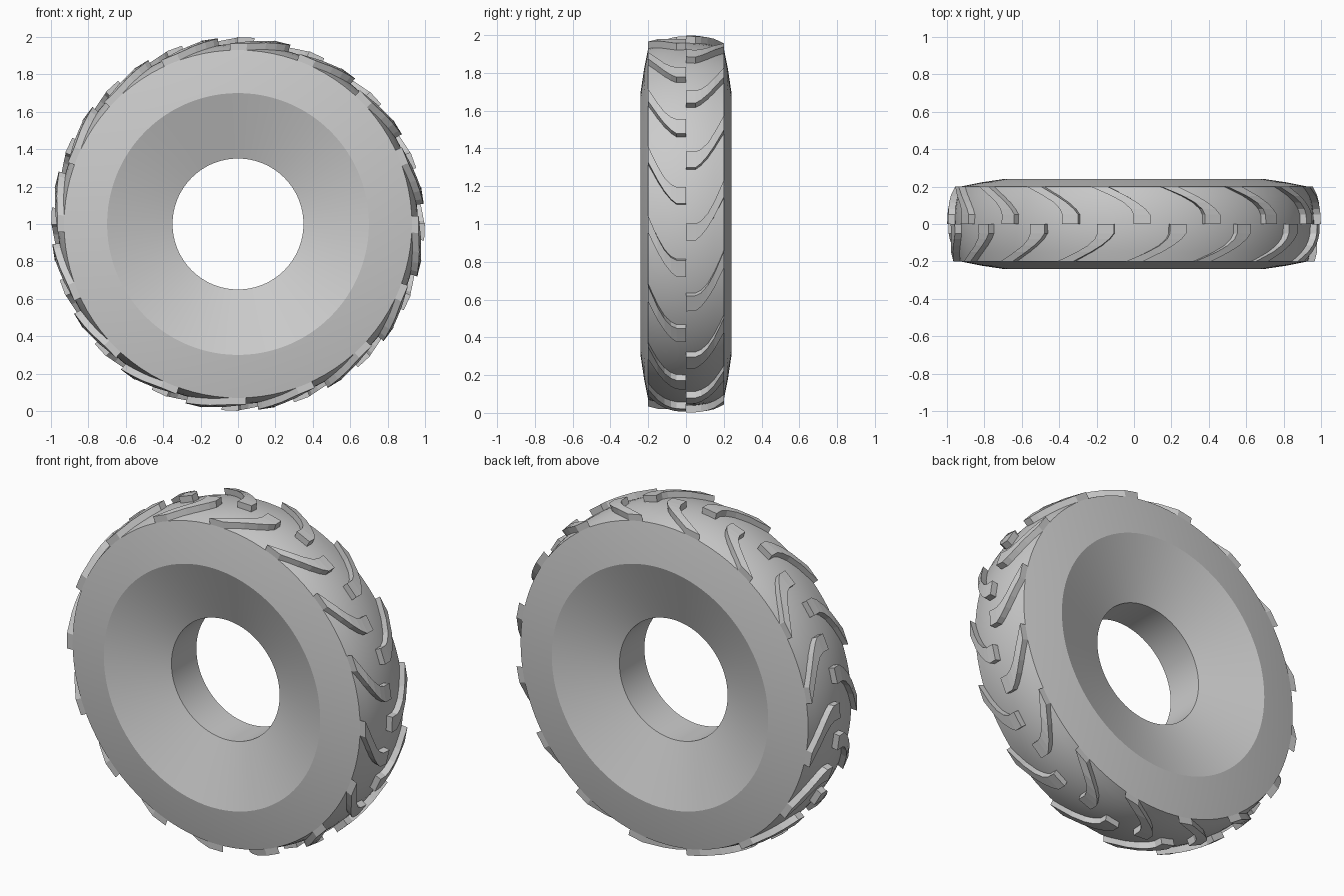
import bpy, bmesh
from math import cos, sin, pi, radians

if "Cube" in bpy.data.objects:
    bpy.data.objects.remove(bpy.data.objects["Cube"])

C = 1.0      # axle height
SEG = 96     # segments around the tyre
LUGS = 16    # lugs per side


def polar(r, phi, y):
    return (r * cos(phi), y, C + r * sin(phi))


def crown(y):
    # radius of the domed tread surface
    return 0.962 - 0.032 * (y / 0.2) ** 2


def finish(name, bm, angle):
    bmesh.ops.recalc_face_normals(bm, faces=bm.faces)
    me = bpy.data.meshes.new(name)
    bm.to_mesh(me)
    bm.free()
    ob = bpy.data.objects.new(name, me)
    bpy.context.collection.objects.link(ob)
    if angle:
        bpy.ops.object.select_all(action='DESELECT')
        ob.select_set(True)
        bpy.context.view_layer.objects.active = ob
        bpy.ops.object.shade_smooth_by_angle(angle=radians(angle))
    return ob


# tyre body: closed ring profile (y, radius) revolved about the axle
half = [(0.115, 0.35), (0.24, 0.70), (0.222, 0.82), (0.2, 0.93)]
tread = [(y, crown(y)) for y in (0.15, 0.1, 0.05, 0.0)]
right = half + tread
profile = right + [(-y, r) for y, r in reversed(right[:-1])]
bm = bmesh.new()
rings = [[bm.verts.new(polar(r, 2 * pi * i / SEG, y)) for y, r in profile]
         for i in range(SEG)]
n = len(profile)
for i in range(SEG):
    a, b = rings[i], rings[(i + 1) % SEG]
    for j in range(n):
        k = (j + 1) % n
        bm.faces.new((a[j], a[k], b[k], b[j]))
finish("tyre_body", bm, 20)

# lug outline stations: distance from centre, trailing arc, leading arc
stations = [(0.0, 0.0, 0.09), (0.05, 0.0, 0.09), (0.08, 0.025, 0.105),
            (0.115, 0.07, 0.145), (0.15, 0.13, 0.21), (0.2, 0.235, 0.33)]


def add_lug(bm, side, start):
    loops = []
    for y, trail, lead in stations:
        top, low = crown(y) + 0.037, crown(y) - 0.02
        loops.append([bm.verts.new(polar(r, start + s, side * y))
                      for r, s in ((low, trail), (top, trail),
                                   (top, lead), (low, lead))])
    for a, b in zip(loops, loops[1:]):
        for j in range(4):
            k = (j + 1) % 4
            bm.faces.new((a[j], a[k], b[k], b[j]))
    bm.faces.new(loops[0])
    bm.faces.new(loops[-1])


# two staggered rows of curved lugs
for name, side, offset in (("tread_lugs_front", -1, 6.2),
                           ("tread_lugs_back", 1, -5.05)):
    bm = bmesh.new()
    for i in range(LUGS):
        add_lug(bm, side, radians(offset) + 2 * pi * i / LUGS)
    finish(name, bm, 0)
